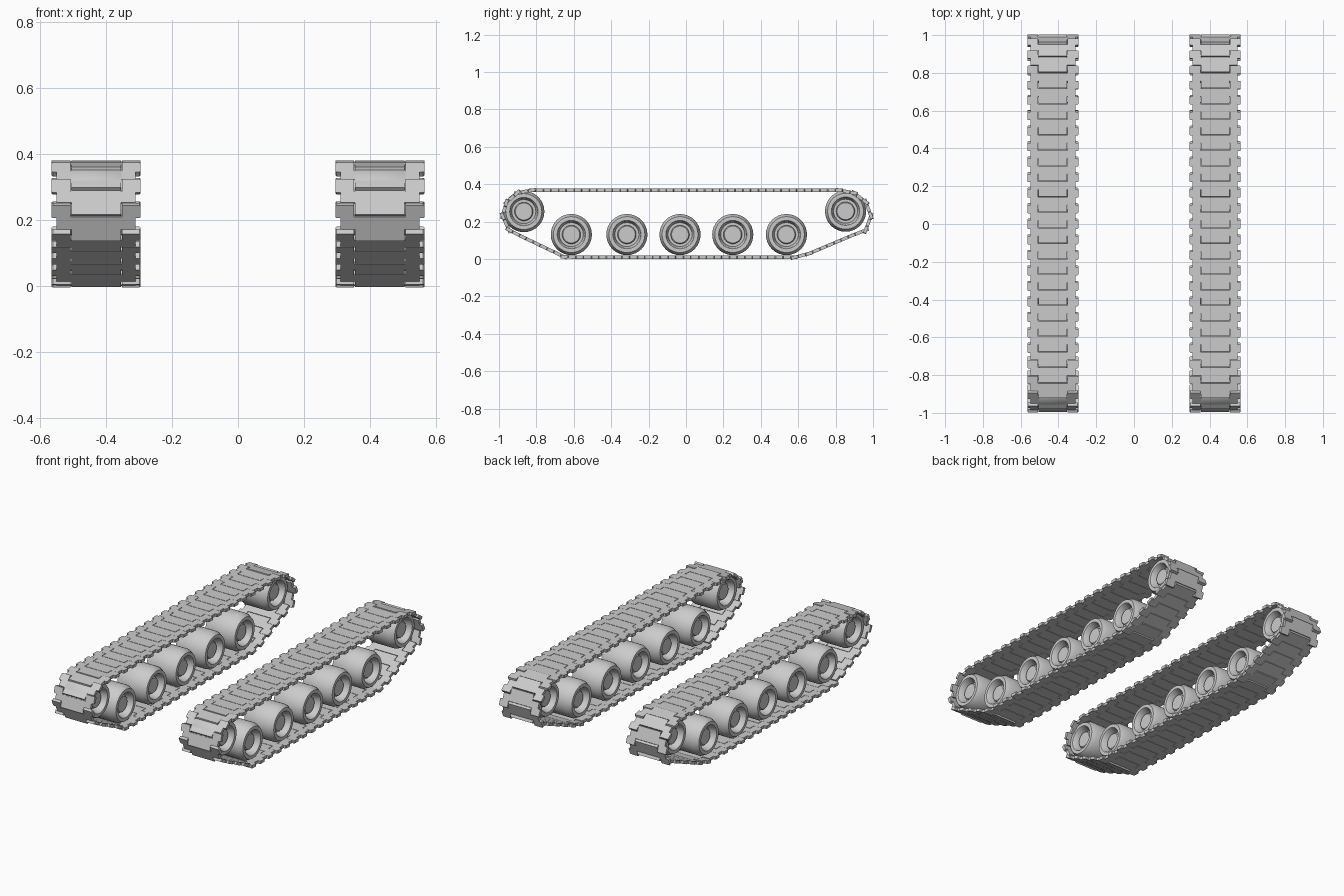
import bpy, bmesh, math
from mathutils import Vector, Matrix

if "Cube" in bpy.data.objects:
    bpy.data.objects.remove(bpy.data.objects["Cube"])

TRACK_X = 0.43
THICK = 0.018
PITCH = 0.082


def add_object(name, bm, x, smooth=False):
    bmesh.ops.recalc_face_normals(bm, faces=bm.faces)
    mesh = bpy.data.meshes.new(name)
    bm.to_mesh(mesh)
    bm.free()
    ob = bpy.data.objects.new(name, mesh)
    ob.location.x = x
    bpy.context.collection.objects.link(ob)
    if smooth:
        bpy.ops.object.select_all(action='DESELECT')
        ob.select_set(True)
        bpy.context.view_layer.objects.active = ob
        bpy.ops.object.shade_smooth_by_angle(angle=math.radians(30))
    return ob


def resample(pts, pitch):
    """Evenly spaced points round a closed loop."""
    segs = [(a, b, (b - a).length) for a, b in zip(pts, pts[1:] + pts[:1])]
    total = sum(s[2] for s in segs)
    n = round(total / pitch)
    out = []
    for i in range(n):
        d = total * i / n
        for a, b, length in segs:
            if d <= length:
                out.append(a.lerp(b, d / length))
                break
            d -= length
    return out


def add_link(bm, a, b):
    """One track link: two wide ears at the rear hinge, a tongue at the front hinge."""
    step = b - a
    p = step.length
    half = [(0.075, p + 0.017), (0.075, p - 0.020), (0.119, p - 0.020), (0.119, 0.024),
            (0.131, 0.024), (0.135, 0.020), (0.135, -0.015), (0.131, -0.019),
            (0.078, -0.019), (0.078, 0.020)]
    outline = half + [(-x, s) for x, s in reversed(half)]
    t = step.normalized()
    across = Vector((1, 0, 0))
    normal = across.cross(t)
    rings = []
    for h in (-THICK / 2, THICK / 2):
        rings.append([bm.verts.new(a + across * x + t * s + normal * h) for x, s in outline])
    low, high = rings
    bm.faces.new(low[::-1])
    bm.faces.new(high)
    for i in range(len(low)):
        j = (i + 1) % len(low)
        bm.faces.new((low[i], low[j], high[j], high[i]))


def track():
    loop = [(0.82, 0.368), (-0.87, 0.368), (-0.94, 0.338), (-0.990, 0.25), (-0.945, 0.152),
            (-0.645, 0.009), (0.61, 0.009), (0.925, 0.142), (0.962, 0.155), (0.992, 0.24),
            (0.952, 0.325), (0.87, 0.368)]
    pts = resample([Vector((0, y, z)) for y, z in loop], PITCH)
    bm = bmesh.new()
    for a, b in zip(pts, pts[1:] + pts[:1]):
        add_link(bm, a, b)
    return bm


def wheel(y, z, n=32):
    """Lathe a dished wheel, the same on both sides, about the x axis."""
    half = [(0.078, 0.045), (0.073, 0.050), (0.050, 0.050), (0.050, 0.064),
            (0.095, 0.072), (0.100, 0.076), (0.100, 0.096), (0.072, 0.110)]
    profile = half + [(-x, r) for x, r in reversed(half)]
    bm = bmesh.new()
    rings = []
    for x, r in profile:
        rings.append([bm.verts.new((x, y + r * math.cos(math.tau * i / n),
                                    z + r * math.sin(math.tau * i / n))) for i in range(n)])
    for r0, r1 in zip(rings, rings[1:]):
        for i in range(n):
            j = (i + 1) % n
            bm.faces.new((r0[i], r0[j], r1[j], r1[i]))
    bm.faces.new(rings[0])
    bm.faces.new(rings[-1][::-1])
    return bm


for side, x in (("left", -TRACK_X), ("right", TRACK_X)):
    # Belt of hinged links
    add_object(f"{side}_track_belt", track(), x)
    # Five road wheels on the ground run
    for i, y in enumerate((-0.613, -0.316, -0.032, 0.250, 0.537)):
        add_object(f"{side}_road_wheel_{i + 1}", wheel(y, 0.131), x, True)
    # Raised end wheels
    add_object(f"{side}_front_idler", wheel(-0.867, 0.254), x, True)
    add_object(f"{side}_rear_drive_wheel", wheel(0.853, 0.256), x, True)
